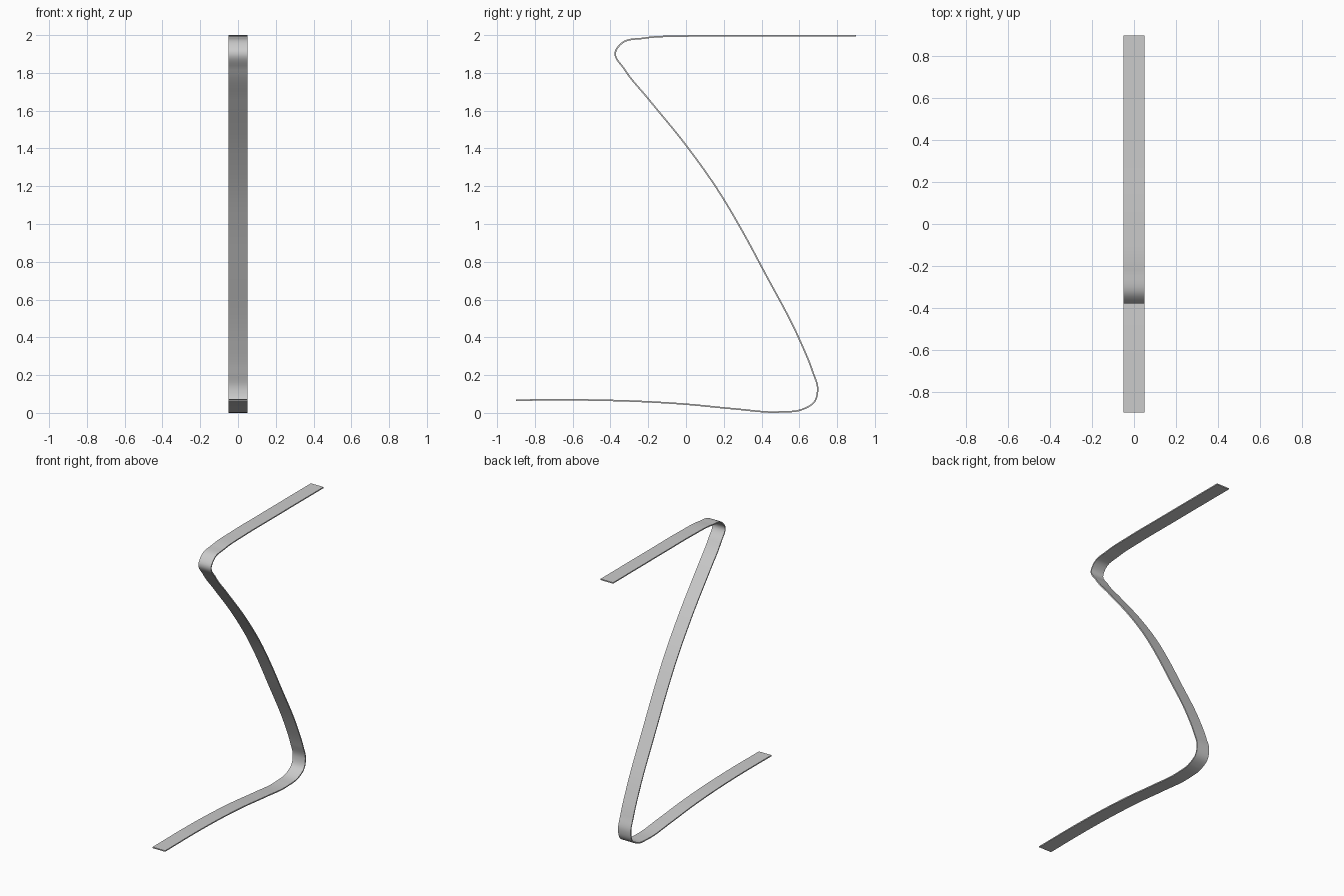
import bpy, bmesh
from mathutils import Vector
from mathutils.geometry import interpolate_bezier

cube = bpy.data.objects.get("Cube")
if cube:
    bpy.data.objects.remove(cube, do_unlink=True)

HALF_WIDTH = 0.05
THICKNESS = 0.008

# Grey material
grey = bpy.data.materials.new("plain_grey")
grey.use_nodes = True
colour = (0.6, 0.6, 0.6, 1)
grey.diffuse_color = colour
grey.node_tree.nodes["Principled BSDF"].inputs["Base Color"].default_value = colour

# Side profile of the strip's centre line (y, z)
profile = [(-.9, .068), (-.5, .068), (-.25, .061), (0, .046), (.25, .022),
           (.5, .005), (.62, .02), (.682, .062), (.697, .125), (.67, .22),
           (.6, .39), (.41, .755), (.294, .97), (.177, 1.167), (0, 1.417),
           (-.2, 1.663), (-.325, 1.818), (-.374, 1.91), (-.34, 1.957),
           (-.22, 1.984), (0, 1.995), (.3, 1.996), (.9, 1.996)]
pts = [Vector((0, y, z)) for y, z in profile]


def tangent(i):
    """Direction at a point, weighted toward the shorter neighbouring span."""
    if i == 0:
        return (pts[1] - pts[0]).normalized()
    if i == len(pts) - 1:
        return (pts[-1] - pts[-2]).normalized()
    a, b = pts[i] - pts[i - 1], pts[i + 1] - pts[i]
    return (a / a.length_squared + b / b.length_squared).normalized()


# Smooth path through the profile
path = []
for i in range(len(pts) - 1):
    p, q = pts[i], pts[i + 1]
    reach = (q - p).length / 3
    span = interpolate_bezier(p, p + tangent(i) * reach,
                              q - tangent(i + 1) * reach, q, 9)
    path += span[:-1]
path.append(pts[-1])

# Sweep the path across the width
bm = bmesh.new()
rows = [[bm.verts.new((x, p.y, p.z)) for x in (-HALF_WIDTH, HALF_WIDTH)]
        for p in path]
for a, b in zip(rows, rows[1:]):
    bm.faces.new((a[0], a[1], b[1], b[0]))
mesh = bpy.data.meshes.new("bent_strip")
bm.to_mesh(mesh)
bm.free()
mesh.materials.append(grey)
strip = bpy.data.objects.new("bent_strip", mesh)
bpy.context.collection.objects.link(strip)

# Give the strip its thickness
solid = strip.modifiers.new("thickness", "SOLIDIFY")
solid.thickness = THICKNESS
solid.offset = 0

bpy.context.view_layer.objects.active = strip
strip.select_set(True)
bpy.ops.object.modifier_apply(modifier=solid.name)
bpy.ops.object.shade_smooth_by_angle()
